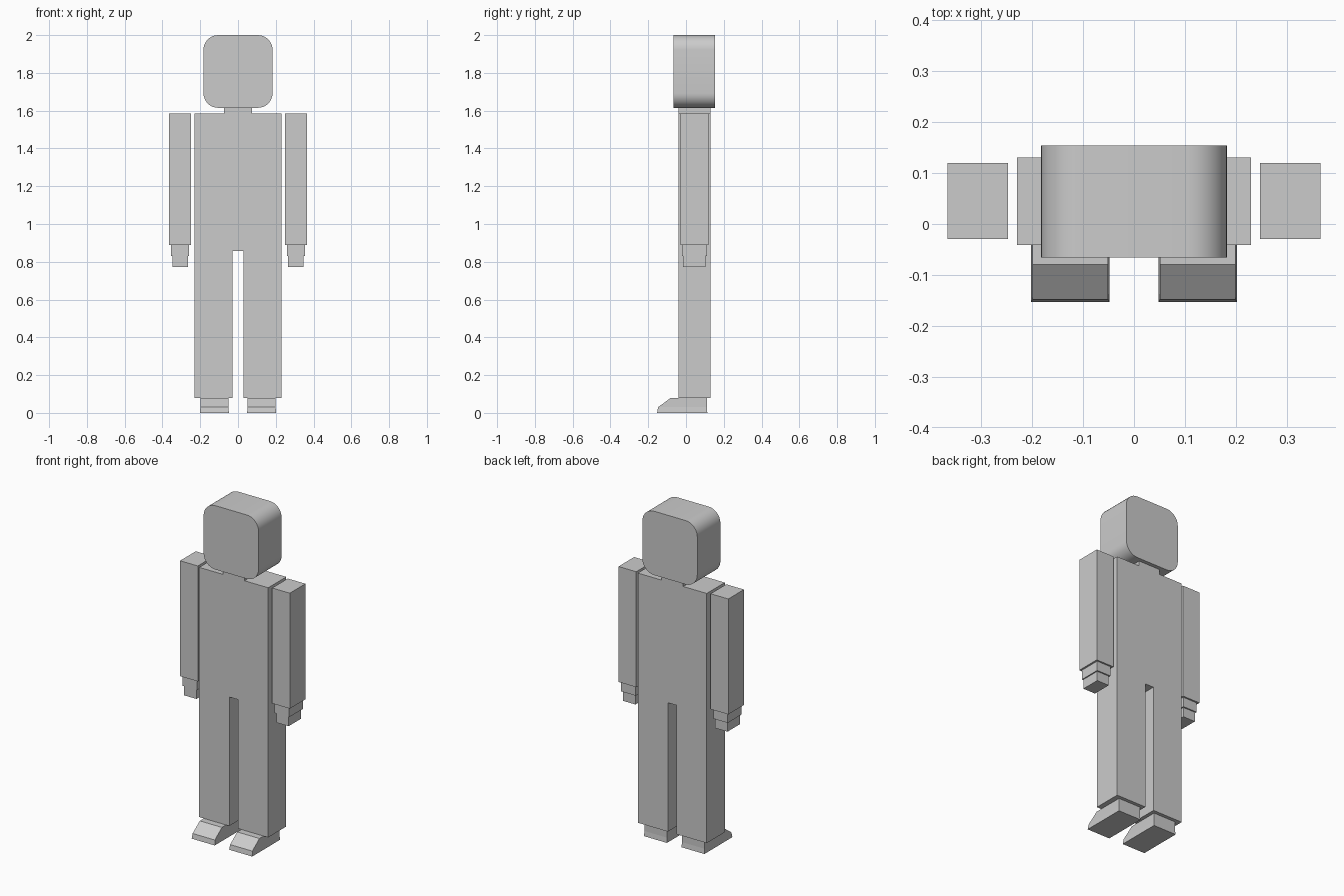
import bpy, bmesh, math

if "Cube" in bpy.data.objects:
    bpy.data.objects.remove(bpy.data.objects["Cube"])

# Single plain grey material
GREY = (0.6, 0.6, 0.6, 1.0)
grey = bpy.data.materials.new("plain_grey")
grey.use_nodes = True
grey.diffuse_color = GREY
grey.node_tree.nodes["Principled BSDF"].inputs["Base Color"].default_value = GREY


def finish(name, bm):
    bmesh.ops.recalc_face_normals(bm, faces=bm.faces)
    mesh = bpy.data.meshes.new(name)
    bm.to_mesh(mesh)
    bm.free()
    mesh.materials.append(grey)
    obj = bpy.data.objects.new(name, mesh)
    bpy.context.collection.objects.link(obj)
    return obj


def extrude_front(name, outline, y0, y1):
    """Extrude an (x, z) outline from y0 back to y1."""
    bm = bmesh.new()
    face = bm.faces.new([bm.verts.new((x, y0, z)) for x, z in outline])
    out = bmesh.ops.extrude_face_region(bm, geom=[face])["geom"]
    verts = [v for v in out if isinstance(v, bmesh.types.BMVert)]
    bmesh.ops.translate(bm, verts=verts, vec=(0, y1 - y0, 0))
    return finish(name, bm)


def stack(name, rings):
    """Join rectangles (x0, x1, y0, y1, z) from bottom to top, capped."""
    bm = bmesh.new()
    loops = [[bm.verts.new(p) for p in ((x0, y0, z), (x1, y0, z), (x1, y1, z), (x0, y1, z))]
             for x0, x1, y0, y1, z in rings]
    bm.faces.new(loops[0])
    bm.faces.new(loops[-1])
    for a, b in zip(loops, loops[1:]):
        for i in range(4):
            j = (i + 1) % 4
            bm.faces.new((a[i], a[j], b[j], b[i]))
    return finish(name, bm)


# Head: rounded square, extruded front to back
HALF, Z0, Z1, R, STEPS = 0.183, 1.615, 2.0, 0.078, 8
corners = [(1, Z1, 0), (-1, Z1, 90), (-1, Z0, 180), (1, Z0, 270)]
head_outline = []
for sx, z, start in corners:
    cx, cz = sx * (HALF - R), z - R if z == Z1 else z + R
    for i in range(STEPS + 1):
        a = math.radians(start + 90 * i / STEPS)
        head_outline.append((cx + R * math.cos(a), cz + R * math.sin(a)))
head = extrude_front("head", head_outline, -0.066, 0.154)
bpy.context.view_layer.objects.active = head
head.select_set(True)
bpy.ops.object.shade_smooth_by_angle(angle=math.radians(30))
head.select_set(False)

# Neck, torso and legs: one mirrored silhouette
half = [(0.073, 1.615), (0.073, 1.585), (0.23, 1.585),
        (0.23, 0.08), (0.029, 0.08), (0.029, 0.857)]
extrude_front("body", half + [(-x, z) for x, z in reversed(half)], -0.041, 0.131)

# Arms and feet, one per side
for side, s in (("left", 1), ("right", -1)):
    def box(name, cx, hx, y0, y1, z0, z1):
        x = s * cx
        stack(f"{side}_{name}", [(x - hx, x + hx, y0, y1, z) for z in (z0, z1)])

    box("arm", 0.307, 0.059, -0.029, 0.12, 0.888, 1.584)
    box("wrist", 0.307, 0.048, -0.021, 0.11, 0.83, 0.888)
    box("hand", 0.307, 0.041, -0.015, 0.102, 0.772, 0.83)

    # Wedge shoe with a slightly flared sole
    x = s * 0.125
    stack(f"{side}_foot", [
        (x - 0.077, x + 0.077, -0.153, 0.113, 0.0),
        (x - 0.074, x + 0.074, -0.148, 0.11, 0.03),
        (x - 0.074, x + 0.074, -0.08, 0.11, 0.08)])
